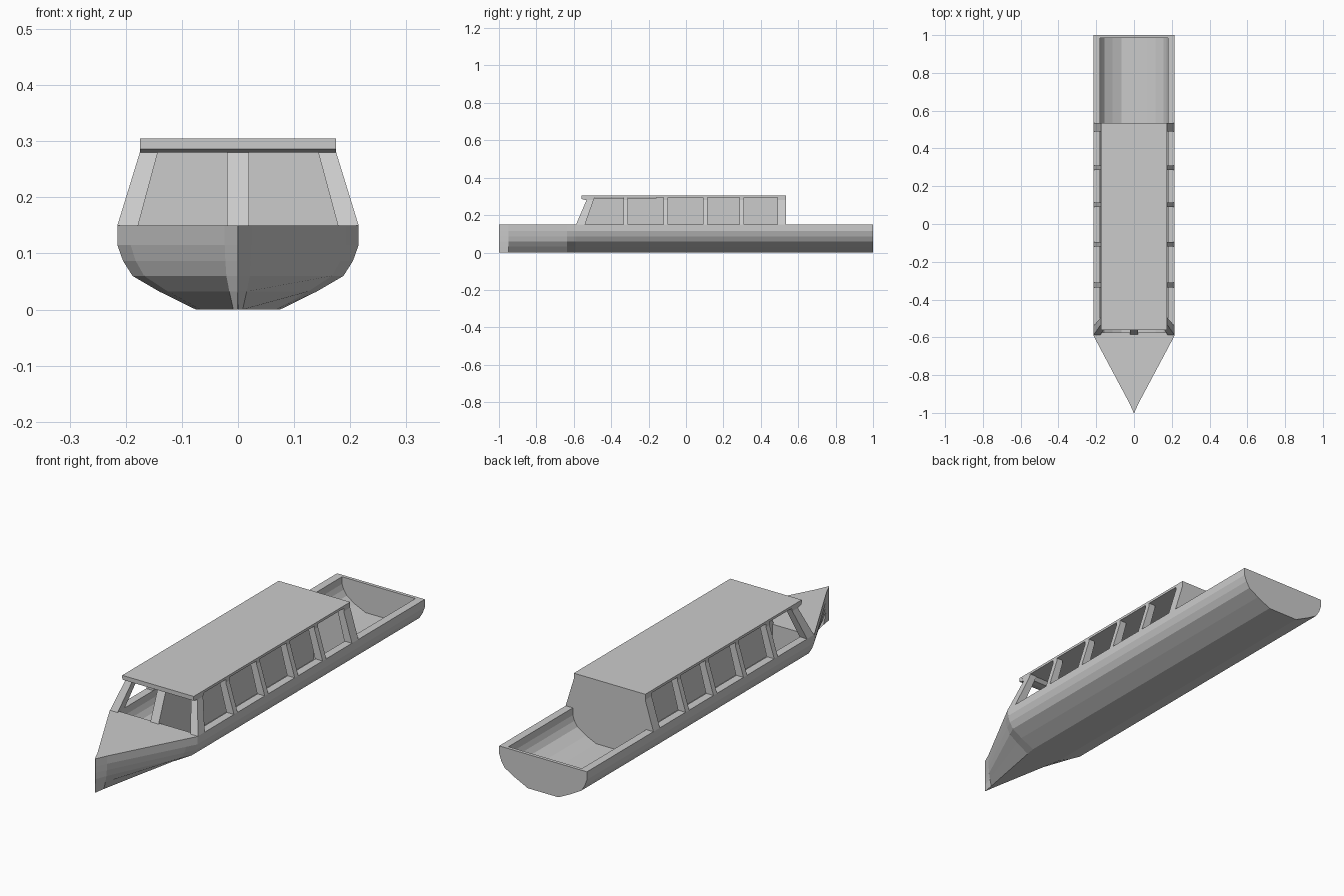
import bpy

if "Cube" in bpy.data.objects:
    bpy.data.objects.remove(bpy.data.objects["Cube"])

# Half cross-sections of the hull, gunwale down to keel: (x, z)
OUTER = [(.215, .15), (.215, .115), (.205, .087), (.188, .06), (.14, .032), (.075, 0)]
INNER = [(.18, .15), (.18, .118), (.172, .095), (.157, .072), (.115, .045), (.065, .022)]


def mirror_u(half):
    """Full U-shaped outline from right gunwale to left gunwale."""
    return half + [(-x, z) for x, z in reversed(half)]


def loft(name, rings):
    """Closed solid through equal-length rings of 3D points."""
    n = len(rings[0])
    verts = [p for r in rings for p in r]
    faces = [(k * n + i, k * n + (i + 1) % n, (k + 1) * n + (i + 1) % n, (k + 1) * n + i)
             for k in range(len(rings) - 1) for i in range(n)]
    return verts, faces, n, name


def finish(verts, faces, name):
    import bmesh
    mesh = bpy.data.meshes.new(name)
    mesh.from_pydata(verts, [], faces)
    bm = bmesh.new()
    bm.from_mesh(mesh)
    bmesh.ops.recalc_face_normals(bm, faces=bm.faces)
    bm.to_mesh(mesh)
    bm.free()
    obj = bpy.data.objects.new(name, mesh)
    bpy.context.collection.objects.link(obj)
    return obj


def solid(name, rings):
    verts, faces, n, name = loft(name, rings)
    last = (len(rings) - 1) * n
    faces += [tuple(range(n)), tuple(range(last, last + n))]
    return finish(verts, faces, name)


def section(outline, y, s=1.0):
    return [(x * s, y, z) for x, z in outline]


def across(name, profile_yz, half_width):
    """Side profile (y, z) extruded symmetrically across x."""
    return solid(name, [[(sx * half_width, y, z) for y, z in profile_yz] for sx in (-1, 1)])


# Open hull trough with thick walls
trough = mirror_u(OUTER) + mirror_u(INNER)[::-1]
solid("hull", [section(trough, .985), section(trough, -.575)])

# Transom closing the stern
solid("transom", [section(mirror_u(OUTER), 1.0), section(mirror_u(OUTER), .985)])

# Pointed bow with its flat deck
solid("bow", [section(mirror_u(OUTER), y, s) for y, s in
              [(-.575, 1), (-.59, 1), (-.635, .89), (-.95, .11), (-1, .006)]])

# Cabin posts, leaning inward: outline points (x, z), t = share of height
POST = [(.215, .15), (.175, .28), (.175, .297), (.143, .297), (.143, .28), (.178, .15)]


def post(name, bottom, top):
    def edge(k, side):
        return [(side * x, bottom[k] + (top[k] - bottom[k]) * (z - .15) / .147, z)
                for x, z in POST]
    for label, side in (("right", 1), ("left", -1)):
        solid(f"{label}_{name}", [edge(0, side), edge(1, side)])


post("windscreen_post", (-.588, -.54), (-.525, -.488))
for i, y in enumerate((-.335, -.12, .09, .285)):
    post(f"window_post_{i + 1}", (y, y + .025), (y, y + .025))
post("rear_post", (.49, .535), (.49, .535))

# Rear cabin wall, reaching down to the hull floor
wall = mirror_u([(.165, .297), (.165, .28), (.2, .152)] + INNER)
solid("rear_wall", [section(wall, .5), section(wall, .535)])

# Lengthwise centre partition with raked front edge
across("centre_partition",
       [(-.585, .148), (-.528, .29), (.51, .298), (.51, .02), (-.575, .02)], .02)

# Roof slab and front header beam
across("roof", [(-.56, .294), (-.56, .305), (.535, .305), (.535, .294)], .175)
across("roof_header", [(-.56, .296), (-.56, .286), (-.532, .28), (-.505, .28), (-.49, .296)], .1748)
